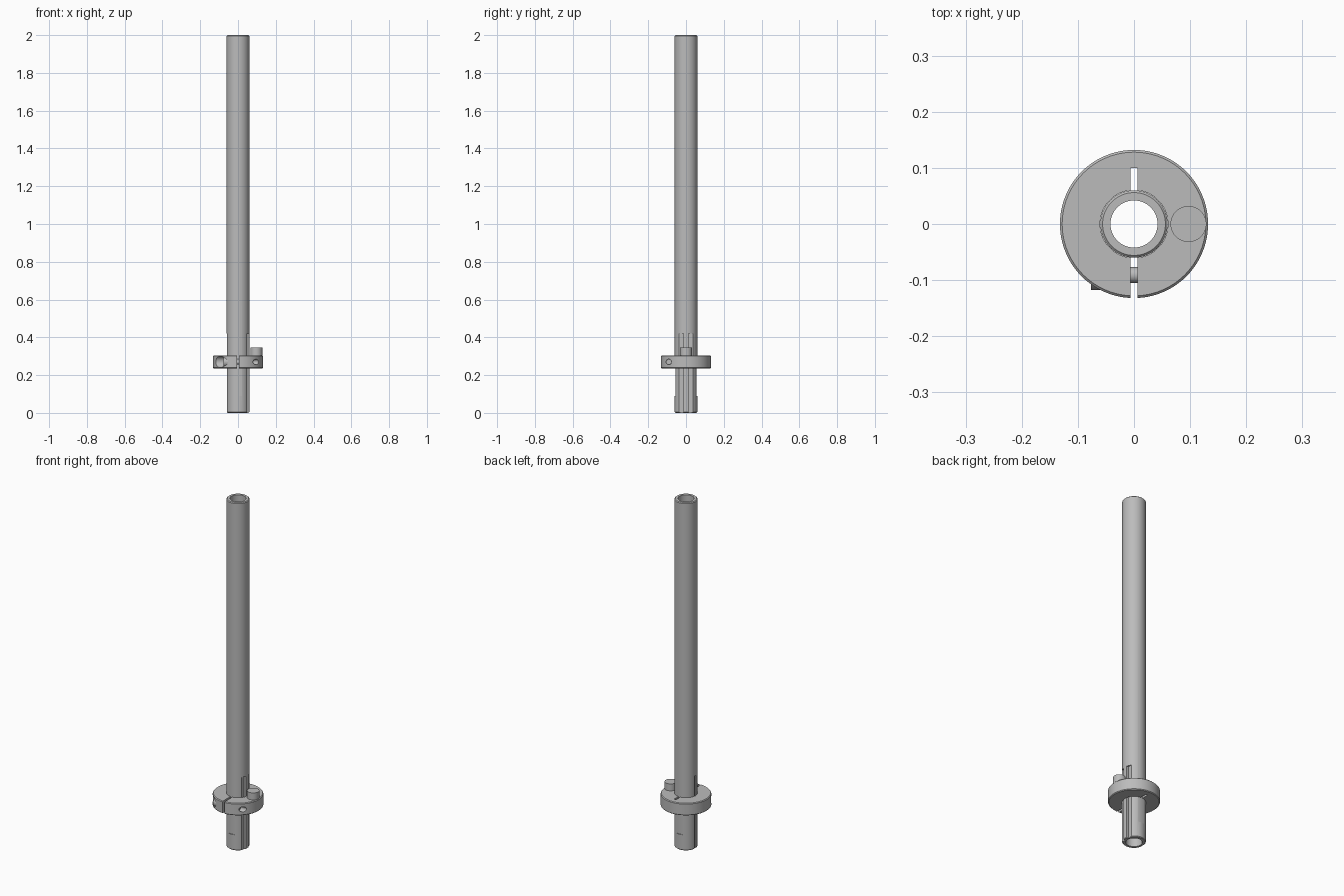
import bpy
import math

cube = bpy.data.objects.get("Cube")
if cube:
    bpy.data.objects.remove(cube, do_unlink=True)

steel = bpy.data.materials.new("grey steel")
steel.use_nodes = True
grey = (0.5, 0.5, 0.5, 1)
steel.diffuse_color = grey
steel.node_tree.nodes["Principled BSDF"].inputs["Base Color"].default_value = grey


def finish(obj, name):
    obj.name = name
    obj.data.materials.clear()
    obj.data.materials.append(steel)
    return obj


def cylinder(name, radius, start, end, centre=(0, 0), axis="Z", sides=64):
    """Cylinder from start to end along Z (centre = x, y) or X (centre = y, z)."""
    mid = (start + end) / 2
    upright = axis == "Z"
    bpy.ops.mesh.primitive_cylinder_add(
        vertices=sides, radius=radius, depth=end - start,
        location=(*centre, mid) if upright else (mid, *centre),
        rotation=(0, 0, 0) if upright else (0, math.pi / 2, 0))
    return finish(bpy.context.object, name)


def box(name, low, high):
    bpy.ops.mesh.primitive_cube_add(
        size=1, location=[(a + b) / 2 for a, b in zip(low, high)])
    obj = bpy.context.object
    obj.scale = [b - a for a, b in zip(low, high)]
    return finish(obj, name)


def activate(obj):
    bpy.ops.object.select_all(action="DESELECT")
    obj.select_set(True)
    bpy.context.view_layer.objects.active = obj


def cut(target, *cutters):
    activate(target)
    for cutter in cutters:
        mod = target.modifiers.new("cut", "BOOLEAN")
        mod.operation = "DIFFERENCE"
        mod.solver = "EXACT"
        mod.object = cutter
        bpy.ops.object.modifier_apply(modifier=mod.name)
        bpy.data.objects.remove(cutter, do_unlink=True)


def bevel(obj, width):
    activate(obj)
    mod = obj.modifiers.new("chamfer", "BEVEL")
    mod.width = width
    mod.segments = 1
    mod.limit_method = "ANGLE"
    mod.angle_limit = math.radians(40)
    bpy.ops.object.modifier_apply(modifier=mod.name)


def smooth(obj):
    activate(obj)
    bpy.ops.object.shade_smooth_by_angle(angle=math.radians(30))


# Long hollow tube with key grooves and shallow clamping flats
tube = cylinder("tube", 0.06, 0, 2)
bevel(tube, 0.004)
cut(tube, cylinder("bore", 0.042, -0.1, 2.1))
for low, high in ((-0.036, -0.012), (0.012, 0.036)):
    cut(tube, box("groove", (0.048, low, -0.1), (0.1, high, 0.42)))
cut(tube, box("back_groove", (-0.1, -0.008, -0.1), (-0.053, 0.008, 0.42)))
for side in (-1, 1):
    edges = sorted((side * 0.0565, side * 0.1))
    cut(tube, box("flat", (-0.1, edges[0], 0.09), (0.1, edges[1], 0.27)))

# Split clamp collar with bolt hole and counterbore
collar = cylinder("clamp_collar", 0.132, 0.235, 0.305, sides=96)
bevel(collar, 0.004)
bolt_line = (-0.091, 0.27)
cut(collar,
    cylinder("collar_bore", 0.0605, 0.1, 0.4),
    box("front_split", (-0.006, -0.2, 0.1), (0.006, -0.03, 0.4)),
    box("back_slit", (-0.006, 0.03, 0.1), (0.006, 0.1, 0.4)),
    cylinder("bolt_hole", 0.0145, -0.2, 0.2, bolt_line, "X", 32),
    cylinder("counterbore", 0.03, -0.2, -0.042, bolt_line, "X", 48))

# Clamp bolt with a hex socket
bolt_head = cylinder("bolt_head", 0.027, -0.077, -0.042, bolt_line, "X", 40)
cut(bolt_head, cylinder("socket", 0.013, -0.1, -0.06, bolt_line, "X", 6))
bolt_shank = cylinder("bolt_shank", 0.014, -0.045, 0.07, bolt_line, "X", 32)

# Locating pin on the collar
pin = cylinder("locating_pin", 0.032, 0.30, 0.345, (0.097, 0), sides=48)

for part in (tube, collar, bolt_head, bolt_shank, pin):
    smooth(part)
